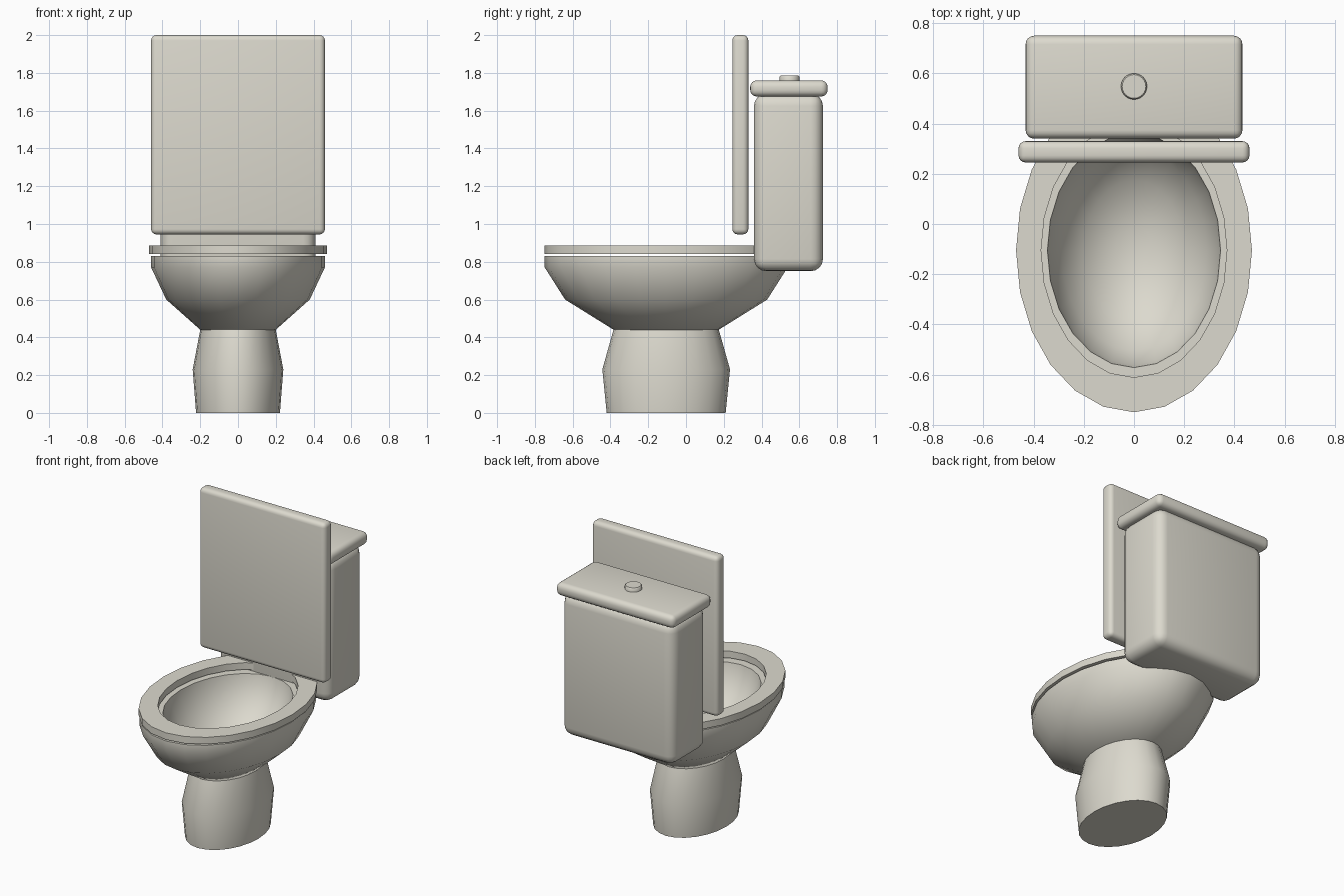
import bpy, bmesh, math

if "Cube" in bpy.data.objects:
    bpy.data.objects.remove(bpy.data.objects["Cube"])

mat = bpy.data.materials.new("warm ceramic white")
mat.diffuse_color = (0.72, 0.70, 0.62, 1)
mat.use_nodes = True
mat.node_tree.nodes["Principled BSDF"].inputs["Base Color"].default_value = mat.diffuse_color
CY = -0.105  # shared centre of all the oval parts


def finish(name, bm, angle):
    bmesh.ops.recalc_face_normals(bm, faces=bm.faces[:])
    me = bpy.data.meshes.new(name)
    bm.to_mesh(me)
    bm.free()
    me.materials.append(mat)
    for p in me.polygons:
        p.use_smooth = True
    me.set_sharp_from_angle(angle=math.radians(angle))
    ob = bpy.data.objects.new(name, me)
    bpy.context.collection.objects.link(ob)
    return ob


def oval_loft(name, rings, cy=CY, loop=False, angle=50, n=24):
    """Join ovals (half width, half depth, height); cap ends or close to a loop."""
    bm = bmesh.new()
    vs = [[bm.verts.new((a * math.sin(2 * math.pi * i / n),
                         cy - b * math.cos(2 * math.pi * i / n), z))
           for i in range(n)] for a, b, z in rings]
    pairs = list(zip(vs, vs[1:])) + ([(vs[-1], vs[0])] if loop else [])
    for r, s in pairs:
        for i in range(n):
            j = (i + 1) % n
            bm.faces.new((r[i], r[j], s[j], s[i]))
    if not loop:
        bm.faces.new(vs[0])
        bm.faces.new(vs[-1])
    return finish(name, bm, angle)


def rounded_box(name, hx, y0, y1, z0, z1, bevel, segs=4):
    bm = bmesh.new()
    bmesh.ops.create_cube(bm, size=1)
    for v in bm.verts:
        v.co = (v.co.x * 2 * hx, (y0 + y1) / 2 + v.co.y * (y1 - y0),
                (z0 + z1) / 2 + v.co.z * (z1 - z0))
    bmesh.ops.bevel(bm, geom=bm.edges[:], offset=bevel, segments=segs,
                    profile=0.5, affect='EDGES')
    return finish(name, bm, 40)


# foot
oval_loft("pedestal", [(0.222, 0.315, 0), (0.24, 0.338, 0.23), (0.198, 0.276, 0.45)])

# bowl: outside going up, over the rim, then down the inside
oval_loft("bowl", [(0.20, 0.278, 0.44), (0.38, 0.535, 0.60), (0.46, 0.643, 0.77),
                   (0.46, 0.643, 0.83), (0.345, 0.467, 0.83), (0.335, 0.455, 0.77),
                   (0.29, 0.40, 0.66), (0.20, 0.28, 0.55), (0.07, 0.10, 0.49)])

# seat ring
oval_loft("seat", [(0.47, 0.645, 0.84), (0.47, 0.645, 0.885),
                   (0.37, 0.506, 0.885), (0.37, 0.506, 0.84)], loop=True, angle=60)

# raised cover, tank and tank top
rounded_box("seat_cover", 0.46, 0.245, 0.33, 0.945, 2.0, 0.028)
rounded_box("tank", 0.41, 0.36, 0.725, 0.75, 1.69, 0.065)
rounded_box("tank_lid", 0.432, 0.34, 0.75, 1.675, 1.76, 0.034)

# flush button
oval_loft("flush_button", [(0.052, 0.052, 1.75), (0.052, 0.052, 1.78),
                           (0.047, 0.047, 1.786)], cy=0.548)
